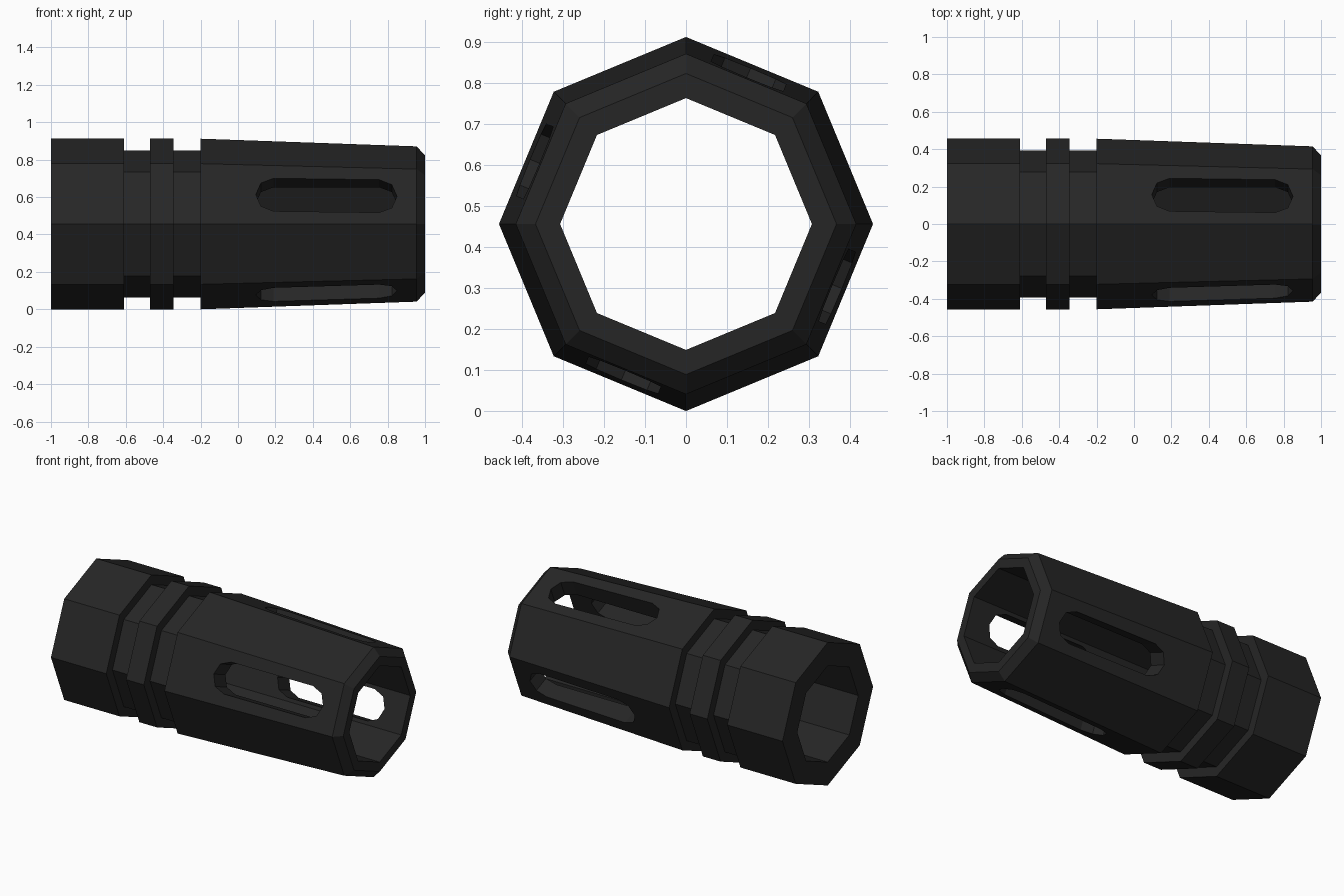
import bpy, bmesh, math
from mathutils import Matrix

if "Cube" in bpy.data.objects:
    bpy.data.objects.remove(bpy.data.objects["Cube"])

R = 0.456            # outer corner radius, also the height of the axis
SIDES = 8

black = bpy.data.materials.new("dark gunmetal")
black.diffuse_color = (0.019, 0.019, 0.019, 1)
black.use_nodes = True
black.node_tree.nodes["Principled BSDF"].inputs["Base Color"].default_value = black.diffuse_color


def make_object(name, bm):
    bmesh.ops.recalc_face_normals(bm, faces=bm.faces)
    mesh = bpy.data.meshes.new(name)
    bm.to_mesh(mesh)
    bm.free()
    mesh.materials.append(black)
    obj = bpy.data.objects.new(name, mesh)
    bpy.context.collection.objects.link(obj)
    return obj


# Octagonal tube: closed wall profile (x, radius) swept around the x axis
profile = [(-1, R), (-0.61, R), (-0.61, 0.394), (-0.47, 0.394),
           (-0.47, R), (-0.345, R), (-0.345, 0.394), (-0.20, 0.394),
           (-0.20, R), (0.955, 0.415), (1, 0.367), (1, 0.307), (-1, 0.307)]
bm = bmesh.new()
rings = []
for i in range(SIDES):
    a = math.tau * i / SIDES
    rings.append([bm.verts.new((x, r * math.cos(a), R + r * math.sin(a)))
                  for x, r in profile])
for i in range(SIDES):
    a, b = rings[i], rings[(i + 1) % SIDES]
    for j in range(len(profile)):
        k = (j + 1) % len(profile)
        bm.faces.new((a[j], a[k], b[k], b[j]))
tube = make_object("muzzle_tube", bm)


# Round-ended slots: each cutter passes through two opposite walls
def slot_cutter(name, angle, x0=0.19, x1=0.755, r=0.095, half=0.7):
    bm = bmesh.new()
    outline = []
    for cx, start in ((x1, -90), (x0, 90)):
        for s in range(5):
            t = math.radians(start + 45 * s)
            outline.append((cx + r * math.cos(t), r * math.sin(t)))
    face = bm.faces.new([bm.verts.new((x, y, -half)) for x, y in outline])
    ext = bmesh.ops.extrude_face_region(bm, geom=[face])
    bmesh.ops.translate(bm, vec=(0, 0, 2 * half),
                        verts=[v for v in ext["geom"] if isinstance(v, bmesh.types.BMVert)])
    bm.transform(Matrix.Translation((0, 0, R)) @ Matrix.Rotation(math.radians(angle), 4, 'X'))
    obj = make_object(name, bm)
    obj.hide_render = True
    obj.hide_set(True)
    return obj


for name, angle in (("slot_cutter_upright", -22.5), ("slot_cutter_sideways", 67.5)):
    mod = tube.modifiers.new(name, 'BOOLEAN')
    mod.operation = 'DIFFERENCE'
    mod.solver = 'EXACT'
    mod.object = slot_cutter(name, angle)
